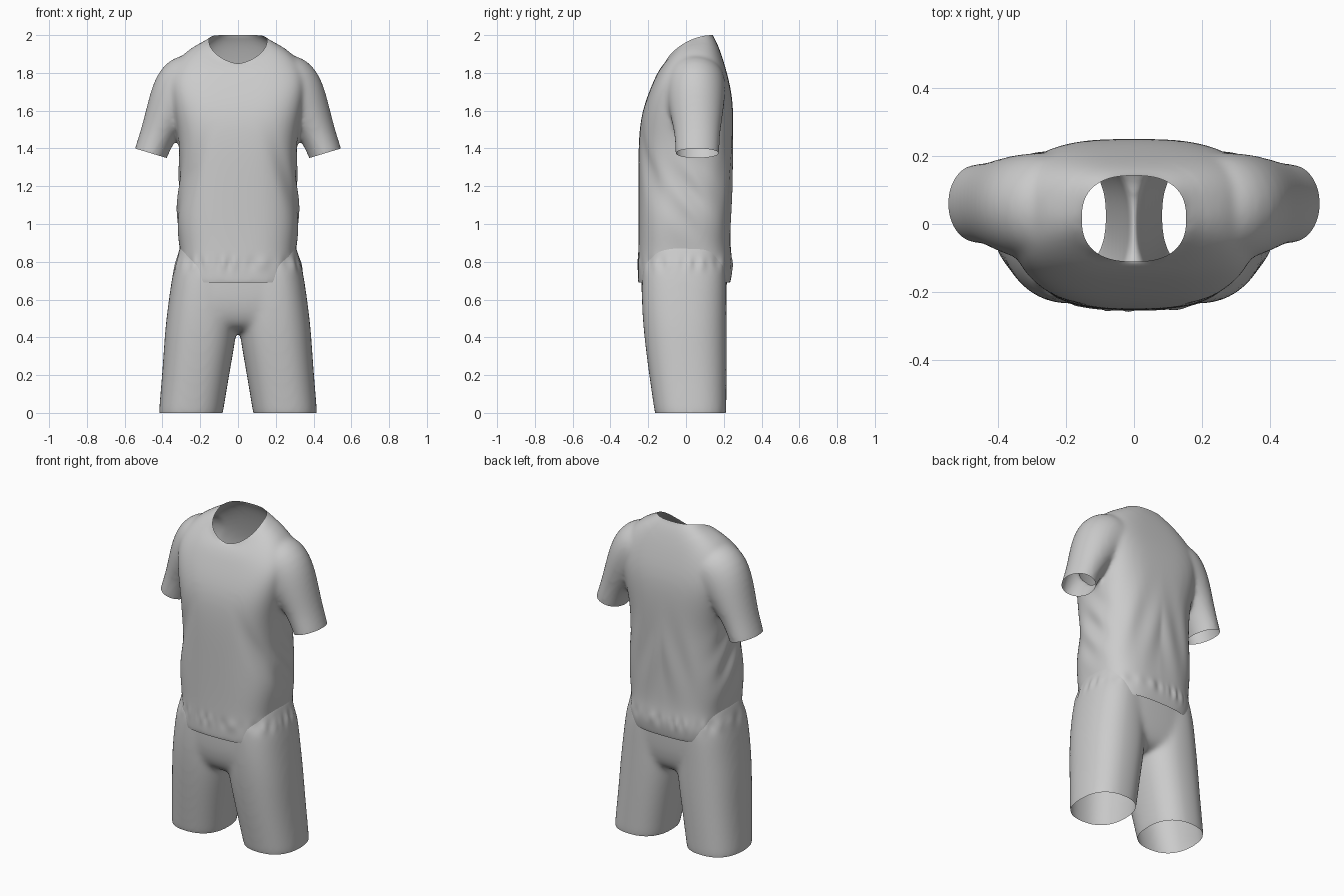
import bpy
import bmesh
from math import sin, cos, pi, exp, copysign, atan2
from mathutils import Vector

if "Cube" in bpy.data.objects:
    bpy.data.objects.remove(bpy.data.objects["Cube"])

SEGMENTS = 40
fabric = bpy.data.materials.new("grey fabric")
fabric.use_nodes = True
GREY = (0.6, 0.6, 0.6, 1)
fabric.diffuse_color = GREY
fabric.node_tree.nodes["Principled BSDF"].inputs["Base Color"].default_value = GREY


def body_ring(cx, w, front, back, z_front, z_side, z_back, power=2.9):
    """Rounded cross-section whose height may differ at front, side and back."""
    cy, ry, pts = (front + back) / 2, (back - front) / 2, []
    for i in range(SEGMENTS):
        a = 2 * pi * i / SEGMENTS
        c = copysign(abs(cos(a)) ** (2 / power), cos(a))
        s = copysign(abs(sin(a)) ** (2 / power), sin(a))
        z_end = z_back if s > 0 else z_front
        pts.append(Vector((cx + w * c, cy + ry * s, z_side + (z_end - z_side) * abs(s) ** 1.5)))
    return pts


def sleeve_ring(side, x, y, z, ux, uz, ru, ry):
    """Ellipse square to the arm; (ux, uz) points to the outside of the sleeve."""
    pts = []
    for i in range(SEGMENTS):
        a = 2 * pi * i / SEGMENTS
        pts.append(Vector((side * (x + ux * ru * cos(a)), y + ry * sin(a), z + uz * ru * cos(a))))
    return pts


def loft(bm, rings):
    rows = [[bm.verts.new(p) for p in ring] for ring in rings]
    new = [bm.faces.new(rows[0][::-1]), bm.faces.new(rows[-1])]
    for lo, hi in zip(rows, rows[1:]):
        for i in range(SEGMENTS):
            j = (i + 1) % SEGMENTS
            new.append(bm.faces.new((lo[i], lo[j], hi[j], hi[i])))
    bmesh.ops.recalc_face_normals(bm, faces=new)


def fuse(name, bm, softness):
    """Merge the overlapping lofts into one smooth skin."""
    mesh = bpy.data.meshes.new(name)
    bm.to_mesh(mesh)
    bm.free()
    obj = bpy.data.objects.new(name, mesh)
    bpy.context.collection.objects.link(obj)
    obj.modifiers.new("round", "SUBSURF").levels = 2
    remesh = obj.modifiers.new("fuse", "REMESH")
    remesh.mode, remesh.voxel_size = "VOXEL", 0.011
    relax = obj.modifiers.new("relax", "SMOOTH")
    relax.factor, relax.iterations = 0.5, softness
    done = bpy.data.meshes.new_from_object(obj.evaluated_get(bpy.context.evaluated_depsgraph_get()))
    obj.modifiers.clear()
    obj.data = done
    skin = bmesh.new()
    skin.from_mesh(done)
    return obj, skin


def cut(bm, co, normal, keep=lambda p: True):
    """Trim away everything beyond a plane, among the faces that pass the test."""
    faces = [f for f in bm.faces if keep(f.calc_center_median())]
    geom = set(faces)
    for f in faces:
        geom.update(f.verts)
        geom.update(f.edges)
    bmesh.ops.bisect_plane(bm, geom=list(geom), plane_co=co, plane_no=normal, clear_outer=True)


def finish(obj, bm):
    bm.to_mesh(obj.data)
    bm.free()
    obj.data.materials.clear()
    obj.data.materials.append(fabric)
    bpy.context.view_layer.objects.active = obj
    obj.select_set(True)
    bpy.ops.object.shade_smooth_by_angle(angle=pi / 3)
    obj.select_set(False)


def bump(value, middle, width):
    return exp(-((value - middle) / width) ** 2)


def gather(p):
    """Uneven puckers around the elastic waist."""
    a = atan2(p.y, p.x)
    push = 0.005 * sin(22 * a + 3 * sin(3 * a)) * sin(5 * a + 1) * bump(p.z, 0.79, 0.035)
    p.x += push * cos(a)
    p.y += push * sin(a)


# Shirt: torso closed over the neck, and two sleeves
shirt = bmesh.new()
torso = [
    (0.295, -0.255, 0.232, 0.64, 0.64, 0.64, 3.1), (0.30, -0.255, 0.236, 0.70, 0.70, 0.70, 3.1),
    (0.305, -0.255, 0.252, 0.77, 0.77, 0.77, 3.1), (0.305, -0.253, 0.235, 0.86, 0.86, 0.86),
    (0.328, -0.252, 0.237, 1.0, 1.0, 1.0), (0.312, -0.253, 0.243, 1.2, 1.2, 1.2),
    (0.307, -0.253, 0.248, 1.4, 1.4, 1.4), (0.335, -0.243, 0.252, 1.55, 1.55, 1.55, 3.1),
    (0.36, -0.212, 0.246, 1.66, 1.70, 1.68, 3.3), (0.36, -0.175, 0.218, 1.75, 1.82, 1.80, 3.3),
    (0.275, -0.145, 0.185, 1.815, 1.925, 1.91, 3.1), (0.16, -0.11, 0.146, 1.86, 1.975, 2.005),
    (0.08, -0.03, 0.08, 1.93, 2.02, 2.06),
]
loft(shirt, [body_ring(0, *r) for r in torso])
sleeve = [
    (0.17, 0.05, 1.82, 0.55, 0.83, 0.135, 0.15), (0.285, 0.05, 1.73, 0.78, 0.63, 0.178, 0.164),
    (0.365, 0.055, 1.59, 0.93, 0.37, 0.124, 0.142), (0.42, 0.06, 1.48, 0.955, 0.3, 0.095, 0.12),
    (0.4625, 0.06, 1.375, 0.957, 0.29, 0.088, 0.116), (0.485, 0.06, 1.30, 0.957, 0.29, 0.086, 0.112),
]
for side in (1, -1):
    loft(shirt, [sleeve_ring(side, *r) for r in sleeve])
shirt_obj, shirt = fuse("shirt", shirt, 18)

# Shirt openings: hem and cuffs
cut(shirt, (0, 0, 0.69), (0, 0, -1))
for side in (1, -1):
    cut(shirt, (side * 0.4625, 0, 1.375), (side * 0.29, 0, -0.957),
        lambda p: p.x * side > 0.33 and 1.2 < p.z < 1.5)


# Scooped neckline: a rounded hole from above that rises towards the back
def neck_radius(p):
    return (abs(p.x / 0.153) ** 2.5 + abs((p.y - 0.016) / 0.126) ** 2.5) ** 0.4


inside = [f for f in shirt.faces
          if f.calc_center_median().z > 1.75 and neck_radius(f.calc_center_median()) < 1]
bmesh.ops.delete(shirt, geom=inside, context="FACES")
for v in shirt.verts:
    if v.is_boundary and v.co.z > 1.75:
        r = neck_radius(v.co)
        v.co.x /= r
        v.co.y = 0.016 + (v.co.y - 0.016) / r
        rise = min(max((v.co.y + 0.11) / 0.25, 0), 1)
        v.co.z = 1.85 + 0.15 * sin(rise * pi / 2) ** 0.65
around = [v for v in shirt.verts if v.co.z > 1.75 and not v.is_boundary and neck_radius(v.co) < 1.4]
for _ in range(6):
    bmesh.ops.smooth_vert(shirt, verts=around, factor=0.5, use_axis_x=True, use_axis_y=True, use_axis_z=True)

# Shirt drape: slanted front folds, soft back folds and a gathered hem
for v in shirt.verts:
    p = v.co
    s = abs(p.x)
    if s < 0.34 and p.z < 1.6:
        fade = bump(p.z, 1.17, 0.2)
        front, back = max(0, -p.y / 0.25), max(0, p.y / 0.25)
        line = 0.13 + (1.45 - p.z) * 0.38
        p.y += 0.03 * fade * front * bump(s, line + 0.06, 0.045)
        p.y += 0.005 * fade * back ** 2 * cos(38 * s + 9 * p.z)
        p.x += copysign(0.007, p.x) * fade * bump(p.y, 0.02, 0.1) * sin(30 * (p.z + 1.1 * p.y))
    gather(p)
finish(shirt_obj, shirt)

# Shorts: hips and two legs that run up into the waist
shorts = bmesh.new()
hips = [
    (0.24, -0.16, 0.15, 0.42), (0.33, -0.218, 0.198, 0.50), (0.362, -0.236, 0.214, 0.60),
    (0.352, -0.236, 0.217, 0.70), (0.337, -0.236, 0.222, 0.79), (0.31, -0.235, 0.222, 0.86),
    (0.30, -0.232, 0.215, 0.94),
]
loft(shorts, [body_ring(0, w, f, b, z, z, z) for w, f, b, z in hips])
leg = [
    (0.255, 0.168, -0.158, 0.214, -0.06), (0.25, 0.17, -0.166, 0.214, 0.0),
    (0.218, 0.18, -0.203, 0.216, 0.25), (0.195, 0.192, -0.226, 0.216, 0.44),
    (0.187, 0.182, -0.235, 0.215, 0.58), (0.18, 0.173, -0.234, 0.215, 0.70),
    (0.17, 0.165, -0.23, 0.21, 0.79), (0.15, 0.14, -0.20, 0.19, 0.86),
]
for side in (1, -1):
    loft(shorts, [body_ring(side * cx, w, f, b, z, z, z, 2.4) for cx, w, f, b, z in leg])
shorts_obj, shorts = fuse("shorts", shorts, 30)

# Shorts openings: waist and leg hems, with the waist gathered
cut(shorts, (0, 0, 0.87), (0, 0, 1))
cut(shorts, (0, 0, 0), (0, 0, -1))
for v in shorts.verts:
    gather(v.co)
finish(shorts_obj, shorts)
